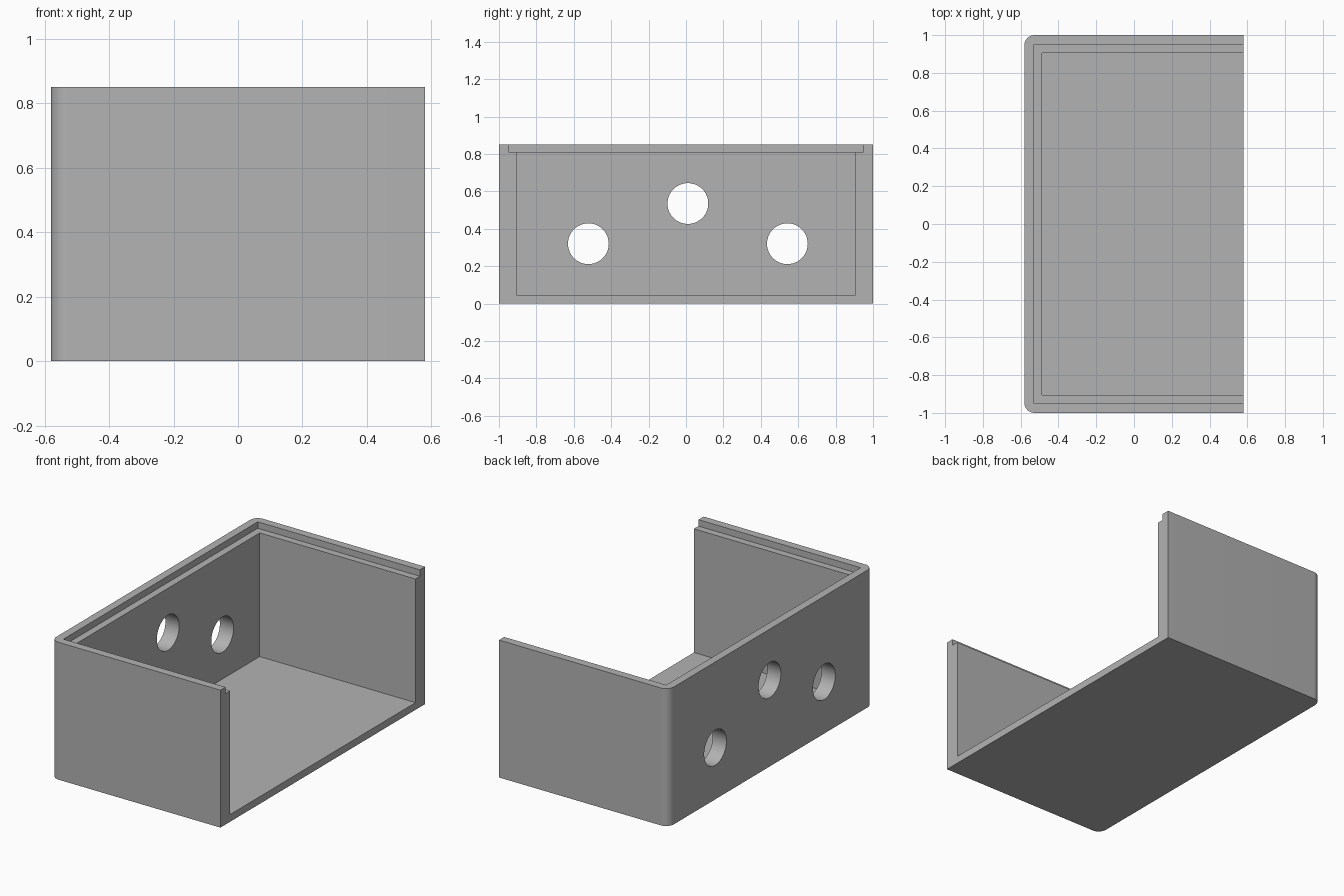
import bpy, bmesh
from math import radians, pi
from mathutils import Matrix, Vector

cube = bpy.data.objects.get("Cube")
if cube:
    bpy.data.objects.remove(cube, do_unlink=True)

# Overall sizes
X, Y, H = 0.58, 1.0, 0.85
WALL, LIP, FLOOR = 0.094, 0.05, 0.045
LEDGE_Z = 0.81
CORNER = 0.053
HOLE_R = 0.109
HOLES = [(-0.522, 0.32), (0.01, 0.535), (0.542, 0.32)]

grey = bpy.data.materials.new("light_grey")
grey.use_nodes = True
grey.diffuse_color = (0.45, 0.45, 0.45, 1)
grey.node_tree.nodes["Principled BSDF"].inputs["Base Color"].default_value = grey.diffuse_color


def make_object(name, bm):
    mesh = bpy.data.meshes.new(name)
    bm.to_mesh(mesh)
    bm.free()
    mesh.materials.append(grey)
    obj = bpy.data.objects.new(name, mesh)
    bpy.context.collection.objects.link(obj)
    return obj


def box(name, low, high):
    bm = bmesh.new()
    low, high = Vector(low), Vector(high)
    size = Matrix.Diagonal((*(high - low), 1))
    bmesh.ops.create_cube(bm, size=1, matrix=Matrix.Translation((low + high) / 2) @ size)
    return make_object(name, bm)


def cylinder_x(name, y, z):
    bm = bmesh.new()
    place = Matrix.Translation((-X, y, z)) @ Matrix.Rotation(pi / 2, 4, "Y")
    bmesh.ops.create_cone(bm, cap_ends=True, segments=64, radius1=HOLE_R,
                          radius2=HOLE_R, depth=0.5, matrix=place)
    return make_object(name, bm)


# Outer block with the two vertical corners of the closed end rounded
shell = box("open_ended_case", (-X, -Y, 0), (X, Y, H))
bm = bmesh.new()
bm.from_mesh(shell.data)
corners = [e for e in bm.edges if all(v.co.x < 0 for v in e.verts)
           and abs(e.verts[0].co.z - e.verts[1].co.z) > H / 2]
bmesh.ops.bevel(bm, geom=corners, offset=CORNER, segments=12, profile=0.5, affect="EDGES")
bm.to_mesh(shell.data)
bm.free()

# Cavity, lid ledge and round ports, all cut from the block
cutters = [
    box("cavity_cutter", (-X + WALL, -Y + WALL, FLOOR), (X + 1, Y - WALL, H + 1)),
    box("ledge_cutter", (-X + LIP, -Y + LIP, LEDGE_Z), (X + 1, Y - LIP, H + 1)),
]
cutters += [cylinder_x("port_cutter", y, z) for y, z in HOLES]

bpy.ops.object.select_all(action="DESELECT")
bpy.context.view_layer.objects.active = shell
shell.select_set(True)
for cutter in cutters:
    cutter.hide_render = True
    cut = shell.modifiers.new("cut", "BOOLEAN")
    cut.operation = "DIFFERENCE"
    cut.solver = "EXACT"
    cut.object = cutter
    bpy.ops.object.modifier_apply(modifier=cut.name)
    bpy.data.objects.remove(cutter, do_unlink=True)

bpy.ops.object.shade_smooth_by_angle(angle=radians(30))
